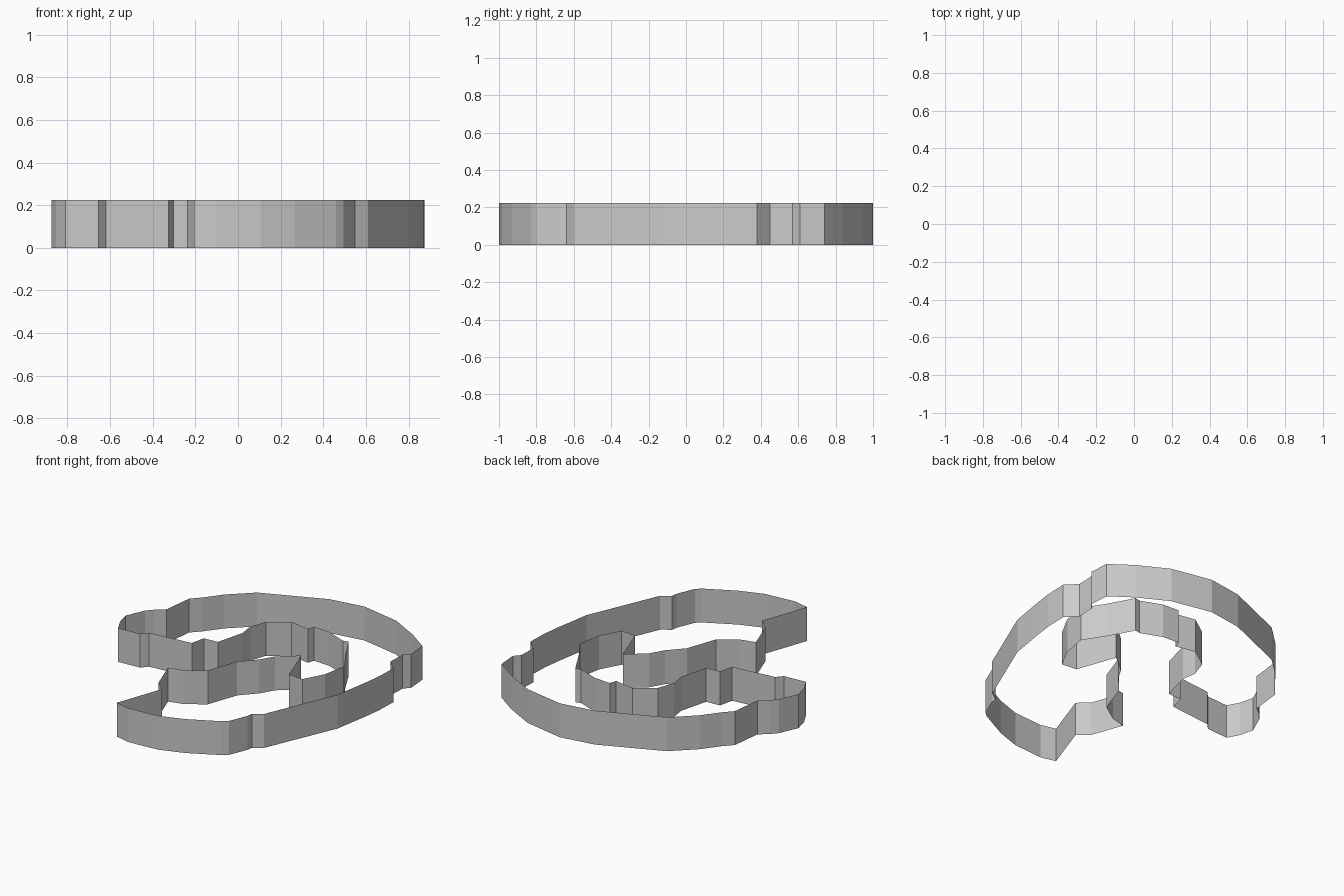
import bpy, bmesh

HEIGHT = 0.225

# plan profile in sections: outer rim, lower lobe, inner hook, upper lobe
outer_far = [(-.853, -.02), (-.875, .07), (-.82, .195), (-.78, .24), (-.724, .285), (-.70, .487),
             (-.645, .545), (-.56, .657), (-.415, .793), (-.005, .965), (.228, 1.0),
             (.50, .945), (.695, .84), (.835, .74)]
outer_near = [(.845, .61), (.81, .57), (.805, .45), (.875, .38), (.87, .235), (.855, .12),
              (.815, -.12), (.61, -.60), (.55, -.64), (.545, -.68), (.495, -.80), (.46, -.83),
              (.265, -.93), (.105, -.985), (-.105, -1.0), (-.206, -.975)]
inner_near = [(-.095, -.66), (-.165, -.60), (-.24, -.39), (-.14, -.365), (-.022, -.285),
              (.05, -.08), (.141, .018), (.195, .11), (.317, .21), (.41, -.05)]
inner_far = [(.514, -.06), (.587, .075), (.615, .235), (.525, .375), (.437, .537), (.40, .528),
             (.26, .583), (.146, .59), (.131, .545), (-.005, .57), (-.132, .48), (-.17, .367),
             (-.156, .272), (-.205, .082), (-.303, .076), (-.325, -.02), (-.62, -.05),
             (-.655, -.09), (-.81, -.10)]

# thin open wall rising from the closed profile
outline = outer_far + outer_near + inner_near + inner_far
bm = bmesh.new()
base = [bm.verts.new((x, y, 0)) for x, y in outline]
edges = [bm.edges.new((base[i - 1], base[i])) for i in range(len(base))]
ret = bmesh.ops.extrude_edge_only(bm, edges=edges)
for v in ret["geom"]:
    if isinstance(v, bmesh.types.BMVert):
        v.co.z = HEIGHT
bmesh.ops.recalc_face_normals(bm, faces=bm.faces)
mesh = bpy.data.meshes.new("ribbon_wall")
bm.to_mesh(mesh)
bm.free()
wall = bpy.data.objects.new("ribbon_wall", mesh)
bpy.context.collection.objects.link(wall)
